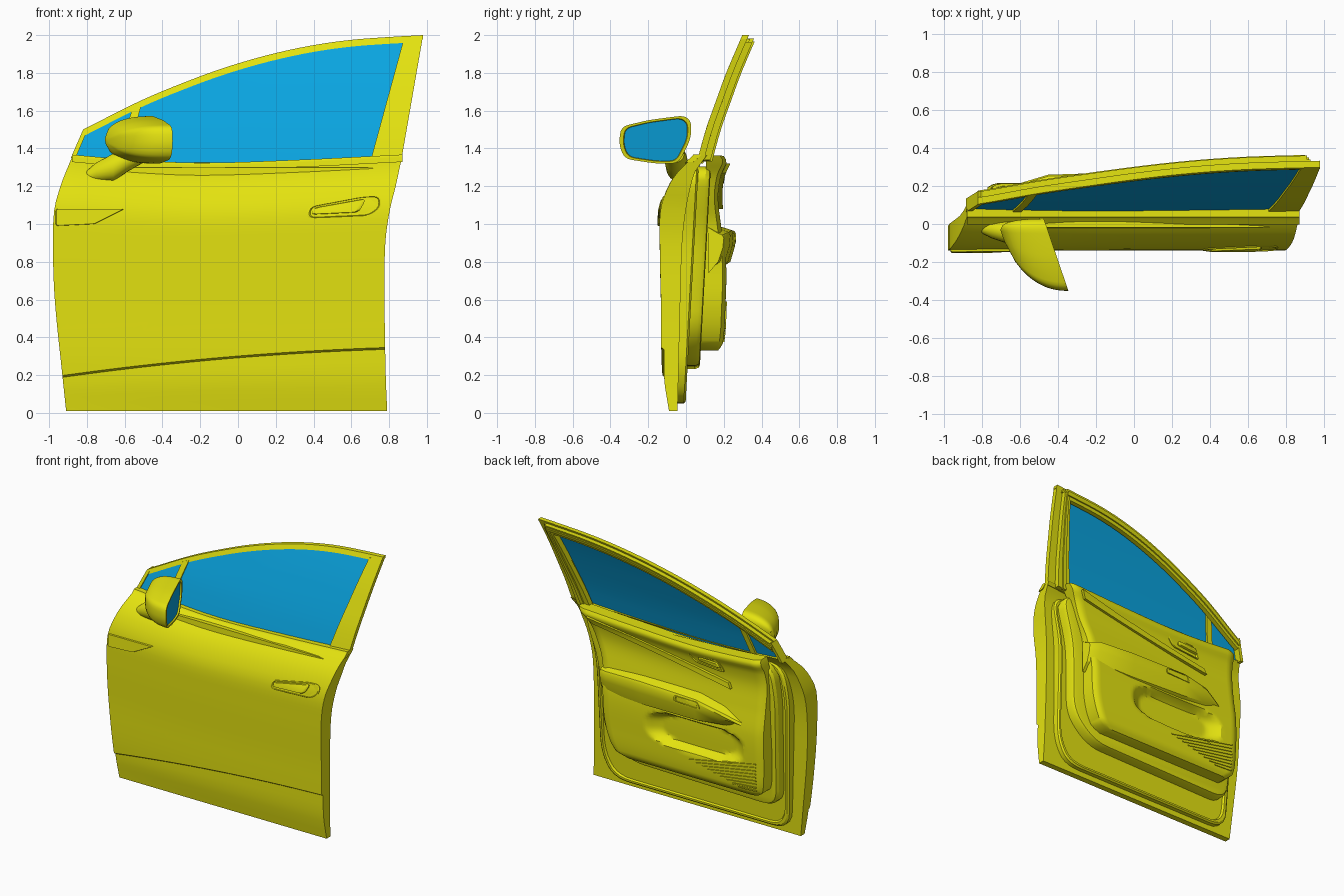
import bpy, bmesh, math
from mathutils import Vector

if "Cube" in bpy.data.objects:
    bpy.data.objects.remove(bpy.data.objects["Cube"])


def material(name, color):
    mat = bpy.data.materials.new(name)
    mat.use_nodes = True
    mat.diffuse_color = (*color, 1)
    mat.node_tree.nodes["Principled BSDF"].inputs["Base Color"].default_value = (*color, 1)
    return mat


paint = material("yellow paint", (0.78, 0.77, 0.005))
blue = material("blue glass", (0.003, 0.38, 0.76))


def interp(table, t, col=1):
    """Smooth interpolation through the rows of a table."""
    t = min(max(t, table[0][0]), table[-1][0])
    i = max(k for k in range(len(table) - 1) if table[k][0] <= t)

    def slope(k):
        a, b = table[max(k - 1, 0)], table[min(k + 1, len(table) - 1)]
        return (b[col] - a[col]) / (b[0] - a[0])

    a, b = table[i], table[i + 1]
    h = b[0] - a[0]
    s = (t - a[0]) / h
    e = s * s * (3 - 2 * s)
    return (a[col] * (1 - e) + b[col] * e + h * slope(i) * s * (1 - s) ** 2
            - h * slope(i + 1) * s * s * (1 - s))


def loft(name, rings, mat=paint, cap_mat=None):
    """Skin a list of closed rings and cap both ends."""
    bm = bmesh.new()
    loops = [[bm.verts.new(p) for p in ring] for ring in rings]
    n = len(loops[0])
    for a, b in zip(loops, loops[1:]):
        for i in range(n):
            j = (i + 1) % n
            bm.faces.new((a[i], a[j], b[j], b[i]))
    bm.faces.new(loops[0])
    cap = bm.faces.new(loops[-1])
    if cap_mat:
        cap.material_index = 1
    bmesh.ops.recalc_face_normals(bm, faces=bm.faces)
    mesh = bpy.data.meshes.new(name)
    bm.to_mesh(mesh)
    bm.free()
    mesh.materials.append(mat)
    if cap_mat:
        mesh.materials.append(cap_mat)
    obj = bpy.data.objects.new(name, mesh)
    bpy.context.collection.objects.link(obj)
    bpy.ops.object.select_all(action='DESELECT')
    obj.select_set(True)
    bpy.context.view_layer.objects.active = obj
    bpy.ops.object.shade_smooth_by_angle(angle=math.radians(30))


def slab(name, lower, upper, surf, y0, y1, mat=paint, n=6):
    """Plate between two edge lines in x and z, lying on a surface y = surf(x, z)."""
    rings = []
    for a, b in zip(lower, upper):
        row = [Vector(a).lerp(Vector(b), k / n) for k in range(n + 1)]
        rings.append([(p.x, surf(*p) + y0, p.y) for p in row]
                     + [(p.x, surf(*p) + y1, p.y) for p in reversed(row)])
    loft(name, rings, mat)


def rounded(points, radius, n=5):
    """Outline with rounded corners."""
    out = []
    pts = [Vector(p) for p in points]
    for i, p in enumerate(pts):
        ends = []
        for q in (pts[i - 1], pts[(i + 1) % len(pts)]):
            ends.append(p + (q - p) * min(radius / (q - p).length, 0.45))
        for k in range(n + 1):
            t = k / n
            out.append(ends[0] * (1 - t) ** 2 + p * 2 * t * (1 - t) + ends[1] * t * t)
    return out


def relief(name, outline, surf, levels):
    """Stack of scaled outlines raised off a surface."""
    c = sum(outline, Vector((0, 0))) / len(outline)
    rings = []
    for scale, dy in levels:
        pts = [c + (p - c) * scale for p in outline]
        rings.append([(p.x, surf(*p) + dy, p.y) for p in pts])
    loft(name, rings)


def span(n):
    return [k / n for k in range(n + 1)]


def line(a, b, n=10):
    return [tuple(Vector(a).lerp(Vector(b), t)) for t in span(n)]


# Guide curves: height -> front edge, rear edge, outer face, inner face
BODY = [(0.01, -.91, .79, -.09, -.045), (0.2, -.93, .782, -.125, -.04),
        (0.6, -.97, .776, -.133, -.03), (0.9, -.98, .78, -.139, -.02),
        (1.08, -.972, .805, -.134, 0), (1.2, -.94, .835, -.092, .025),
        (1.28, -.91, .852, -.038, .05), (1.36, -.875, .87, .05, .11)]
BELT = [(-.9, 1.365), (-.55, 1.335), (-.2, 1.32), (.3, 1.335), (.9, 1.365)]
ROOF = [(-.82, 1.5), (-.5, 1.66), (-.2, 1.782), (0, 1.85), (.2, 1.905),
        (.4, 1.947), (.6, 1.975), (.8, 1.99), (.98, 2)]
LEAN = [(1.3, .05), (1.5, .105), (1.65, .158), (1.8, .213), (2, .298)]


def belt(x):
    return interp(BELT, x)


def body_y(x, z):
    return interp(BODY, z * 1.36 / belt(x), 3)


def window_y(x, z):
    return interp(LEAN, z)


# Outer door body with the bowed lower crease
rows = [(0, v, .014 * v) for v in span(5)] + [(1, v, 0) for v in span(24)]
rings = []
for above, v, dent in rows:
    front, back = [], []
    for u in span(30):
        crease = .188 + .148 * u + .09 * u * (1 - u)
        z = crease + .01 + (belt(-.88 + 1.75 * u) - crease - .01) * v if above else .01 + (crease - .01) * v
        x = interp(BODY, z, 1) * (1 - u) + interp(BODY, z, 2) * u
        front.append((x, body_y(x, z) + dent, z))
        back.append((x, interp(BODY, z, 4), z))
    rings.append(front + back[::-1])
loft("door_body", rings)

# Belt moulding
xs = [-.88 + 1.75 * u for u in span(24)]
slab("belt_moulding", [(x, belt(x) - .035) for x in xs], [(x, belt(x) + .004) for x in xs],
     body_y, -.012, .03)

# Window frame: roof rail, inner rail, posts and divider
for name, end, top, bottom, y0, y1 in (
        ("roof_rail", .98, 0, .02, 0, .035), ("roof_rail_lip", .93, .018, .036, .006, .05),
        ("inner_rail", .91, .015, .075, .035, .07), ("inner_rail_seal", .9, .03, .055, .06, .08)):
    xs = [-.82 + (end + .82) * u for u in span(30)]
    slab(name, [(x, interp(ROOF, x) - bottom) for x in xs],
         [(x, interp(ROOF, x) - top) for x in xs], window_y, y0, y1, n=3)
slab("rear_post", line((.7, 1.33), (.875, 1.97)), line((.865, 1.34), (.98, 2)), window_y, 0, .035)
slab("rear_post_inner", line((.69, 1.33), (.86, 1.93)), line((.8, 1.34), (.92, 1.96)), window_y, .03, .07)
slab("rear_post_seal", line((.73, 1.33), (.88, 1.93)), line((.76, 1.33), (.9, 1.94)), window_y, .06, .08)
slab("front_post", line((-.885, 1.35), (-.82, 1.5)), line((-.86, 1.35), (-.8, 1.49)), window_y, 0, .07)
slab("window_divider", line((-.645, 1.32), (-.56, 1.61)), line((-.6, 1.32), (-.51, 1.635)), window_y, .002, .035)

# Glass
main_low = [-.62 + 1.34 * u for u in span(24)]
main_top = [-.535 + 1.42 * u for u in span(24)]
slab("main_glass", [(x, belt(x) - .02) for x in main_low],
     [(x, interp(ROOF, x) - .03) for x in main_top], window_y, .012, .02, blue)
slab("quarter_glass", [(x, belt(x) - .01) for x, _ in line((-.87, 0), (-.62, 0))],
     [(x, interp(ROOF, x) - .03) for x, _ in line((-.81, 0), (-.53, 0))], window_y, .012, .02, blue)

# Fender badge plate and outer handle
relief("side_plate", rounded([(-.965, .99), (-.76, 1.0), (-.6, 1.08), (-.965, 1.08)], .012), body_y,
       [(1, .01), (1, -.008), (.97, -.012)])
pull = rounded([(.36, 1.03), (.7, 1.045), (.76, 1.09), (.755, 1.15), (.66, 1.145), (.37, 1.09)], .04)
relief("handle_recess", pull, body_y, [(1, .01), (1, -.005), (.95, -.007), (.92, -.001)])
grip = rounded([(.385, 1.05), (.64, 1.062), (.68, 1.135), (.4, 1.085)], .03)
relief("handle_grip", grip, body_y, [(1, .01), (1, -.009), (.93, -.013)])

# Mirror housing with recessed glass facing the rear
shape = rounded([(-.355, 1.42), (-.345, 1.515), (-.2, 1.55), (-.01, 1.575), (.03, 1.54),
                 (.025, 1.45), (-.04, 1.32), (-.16, 1.32), (-.325, 1.345)], .04, 4)
nose = Vector((-.04, 1.44))
rings = []
for k in range(12, -1, -1):
    t = .995 * k / 12
    s = (1 - t ** 2.4) ** .42
    rings.append([nose + (p - nose) * s for p in shape])
    rings[-1] = [(-.465 - .34 * p.x - .25 * t, p.x, p.y) for p in rings[-1]]
middle = Vector((-.15, 1.44))
for scale, depth in ((.9, 0), (.88, .012)):
    pts = [middle + (p - middle) * scale for p in shape]
    rings.append([(-.465 - .34 * p.x - depth, p.x, p.y) for p in pts])
loft("mirror_housing", rings, paint, blue)

# Mirror stalk
rings = []
for x, y, z, ry, rz in ((-.825, -.02, 1.245, .015, .015), (-.75, -.03, 1.275, .045, .05),
                        (-.66, -.045, 1.3, .06, .073), (-.58, -.055, 1.345, .06, .065),
                        (-.5, -.06, 1.37, .05, .045)):
    rings.append([(x, y + ry * math.cos(a), z + rz * math.sin(a))
                  for a in [k * math.tau / 20 for k in range(20)]])
loft("mirror_stalk", rings)


# Inner structure: weather seal panel and raised shell
def inner_y(x, z):
    return .055 * z


seal = rounded([(-.84, .05), (.6, .05), (.7, .22), (.71, .95), (.8, 1.3), (-.83, 1.3), (-.88, 1.05)], .13)
relief("seal_panel", seal, inner_y, [(1, -.09), (1, -.015), (.985, -.005), (.965, -.005), (.955, -.02)])
shell = rounded([(-.8, .23), (.42, .25), (.62, .42), (.65, .95), (.76, 1.305), (-.78, 1.305), (-.82, 1.05)], .12)
relief("inner_shell", shell, inner_y, [(1, -.04), (1, .035), (.985, .055), (.96, .06)])

# Interior trim with a moulded pocket: height, front end, rear end, inner face
TRIM = [(.33, -.7, .38, .17), (.37, -.75, .46, .195), (.55, -.77, .53, .208), (.8, -.77, .55, .212),
        (1, -.77, .57, .185), (1.15, -.77, .63, .17), (1.26, -.76, .68, .185), (1.33, -.75, .73, .215),
        (1.36, -.74, .75, .2)]


def trim_y(x, z):
    bowl = 1 - abs((x + .22) / .4) ** 3 - abs((z - .66) / .13) ** 3
    return interp(TRIM, z, 3) - .06 * min(max(bowl * 1.8, 0), 1)


rings = []
for v in span(56):
    z = .33 + 1.03 * v
    a, b = interp(TRIM, z), interp(TRIM, z, 2)
    row = [a + (b - a) * u for u in span(60)]
    lift = [z + (belt(x) - 1.355) * v for x in row]
    ends = [.02 * max(0, 1 - 40 * min(u, 1 - u)) for u in span(60)]
    rings.append([(x, trim_y(x, z) - e, h) for x, h, e in zip(row, lift, ends)]
                 + [(x, .04 + .05 * z, h) for x, h in reversed(list(zip(row, lift)))])
loft("door_trim", rings)

# Armrest, tapering to a point at the front
rings = []
for x, y, top, low in ((.57, .2, .95, .8), (.5, .235, .965, .8), (.2, .25, .975, .79),
                       (-.25, .265, .97, .8), (-.45, .26, .93, .82), (-.6, .215, .87, .84)):
    rings.append([(x, .12, top + .03), (x, y - .03, top), (x, y - .008, top - .008), (x, y, top - .025),
                  (x, y - .005, (top + low) / 2), (x, y - .03, low), (x, .12, low - .06)])
loft("armrest", rings)
relief("switch_panel", rounded([(-.3, .9), (-.08, .91), (-.08, .95), (-.28, .95)], .02),
       lambda x, z: .26, [(1, -.02), (1, .006), (.85, .006), (.8, .002)])

# Diagonal trim blade and inside handle
slab("trim_blade", line((.62, 1.27), (-.5, 1.08)), line((.66, 1.32), (-.48, 1.12)), trim_y, -.02, .022, n=4)
relief("inner_handle_bezel", rounded([(-.45, 1.18), (-.2, 1.2), (-.13, 1.27), (-.4, 1.26)], .035), trim_y,
       [(1, -.01), (1, .012), (.88, .014), (.82, .004)])
relief("inner_handle_lever", rounded([(-.42, 1.21), (-.24, 1.225), (-.24, 1.25), (-.4, 1.245)], .015), trim_y,
       [(1, -.01), (1, .018), (.85, .024)])

# Speaker grille ribs fanning out toward the front
for k in range(9):
    a = Vector((-.17 - .05 * k, .47 - .012 * k))
    b = Vector((-.72, .58 - .025 * k))
    up = Vector((0, .01))
    relief(f"speaker_rib_{k + 1}", rounded([b, a, a + up, b + up], .004, 2), trim_y, [(1, -.012), (1, .007)])
